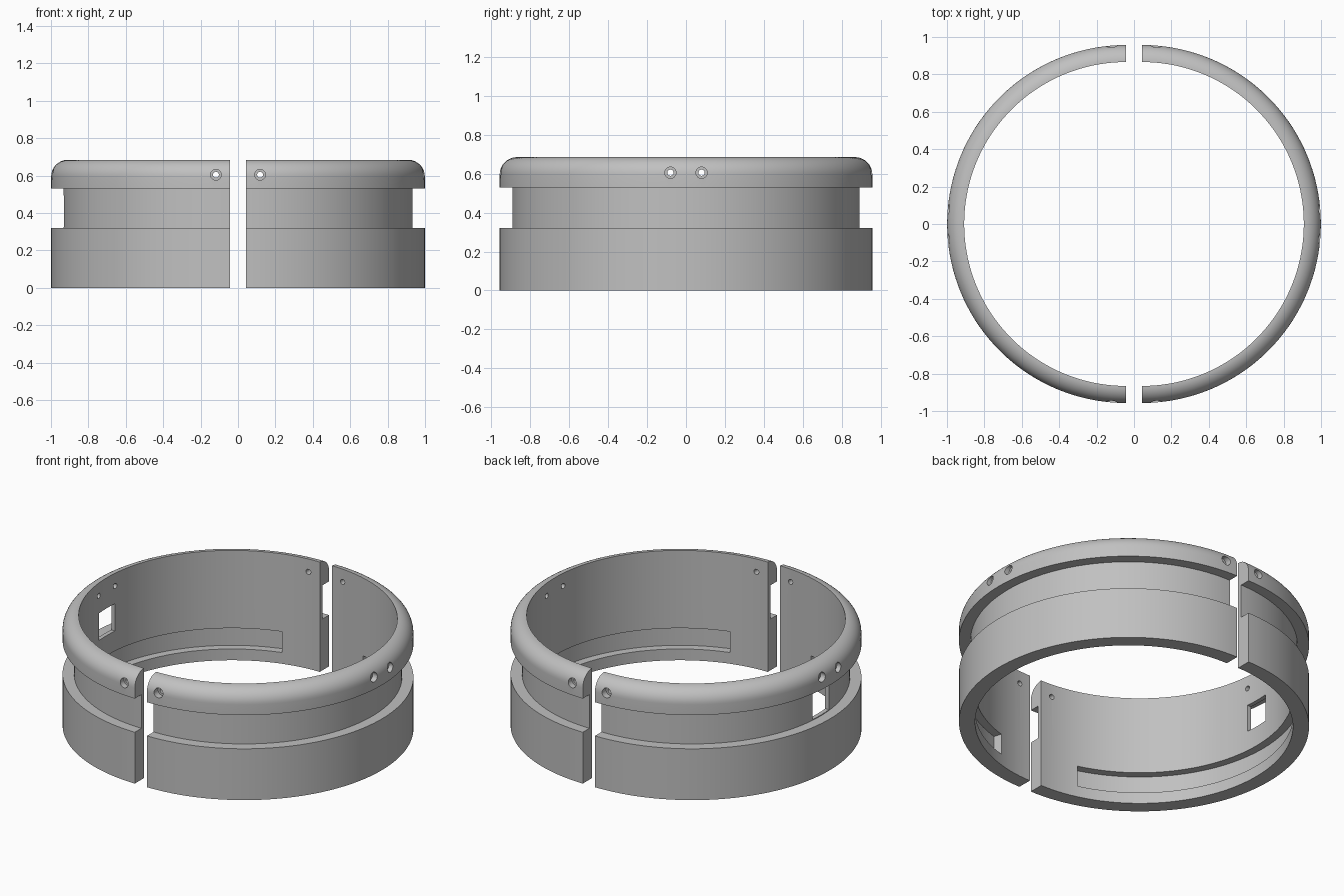
import bpy, bmesh, math
from mathutils import Matrix, Vector

cube = bpy.data.objects.get("Cube")
if cube:
    bpy.data.objects.remove(cube, do_unlink=True)

OFFSET = 0.042                        # shift of each half from the split plane
OUTER, GROOVE, INNER = 0.957, 0.892, 0.866
HEIGHT, ROUND = 0.685, 0.09
HOLE_Z = 0.605

grey = bpy.data.materials.new("light_grey")
grey.use_nodes = True
grey.diffuse_color = (0.53, 0.53, 0.53, 1)
grey.node_tree.nodes["Principled BSDF"].inputs["Base Color"].default_value = grey.diffuse_color


def add_object(name, bm):
    bmesh.ops.recalc_face_normals(bm, faces=bm.faces)
    mesh = bpy.data.meshes.new(name)
    bm.to_mesh(mesh)
    bm.free()
    mesh.materials.append(grey)
    obj = bpy.data.objects.new(name, mesh)
    bpy.context.collection.objects.link(obj)
    return obj


def arc_solid(name, profile, half_angle, steps, side):
    """Closed (radius, z) profile swept about the half's own axis, with flat ends."""
    bm = bmesh.new()
    rings = []
    for i in range(steps + 1):
        a = half_angle * (2 * i / steps - 1)
        rings.append([bm.verts.new((side * (OFFSET + r * math.cos(a)), r * math.sin(a), z))
                      for r, z in profile])
    n = len(profile)
    for a, b in zip(rings, rings[1:]):
        for j in range(n):
            k = (j + 1) % n
            bm.faces.new((a[j], a[k], b[k], b[j]))
    bm.faces.new(rings[0])
    bm.faces.new(rings[-1])
    return add_object(name, bm)


def rod(start, end, radius):
    start, end = Vector(start), Vector(end)
    axis = end - start
    matrix = Matrix.Translation((start + end) / 2) @ axis.to_track_quat('Z', 'Y').to_matrix().to_4x4()
    bm = bmesh.new()
    bmesh.ops.create_cone(bm, cap_ends=True, segments=24, radius1=radius, radius2=radius,
                          depth=axis.length, matrix=matrix)
    return add_object("hole_cutter", bm)


def cut(target, cutter):
    cutter.hide_render = True
    mod = target.modifiers.new("cut", 'BOOLEAN')
    mod.operation, mod.solver, mod.object = 'DIFFERENCE', 'EXACT', cutter
    bpy.context.view_layer.objects.active = target
    bpy.ops.object.modifier_apply(modifier=mod.name)
    bpy.data.objects.remove(cutter, do_unlink=True)


# Wall section: lower band, outer groove, upper rim with a rounded shoulder
section = [(INNER, 0), (OUTER, 0), (OUTER, 0.32), (GROOVE, 0.32), (GROOVE, 0.53), (OUTER, 0.53)]
for i in range(11):
    t = math.pi / 2 * i / 10
    section.append((OUTER - ROUND + ROUND * math.cos(t), HEIGHT - ROUND + ROUND * math.sin(t)))
section.append((INNER, HEIGHT))

SLOT = [(0.8, 0.07), (0.915, 0.07), (0.915, 0.2), (0.8, 0.2)]

for name, side in (("left_half_ring", 1), ("right_half_ring", -1)):
    half = arc_solid(name, section, math.pi / 2, 72, side)

    # Long recess inside the lower band
    cut(half, arc_solid("slot_cutter", SLOT, math.radians(74), 59, side))

    # Counterbored screw holes: one by each end, a pair at the side
    for s in (-1, 1):
        x, y = side * 0.118, s * 0.08
        cut(half, rod((x, s * 0.8, HOLE_Z), (x, s * 1.1, HOLE_Z), 0.016))
        cut(half, rod((x, s * 0.915, HOLE_Z), (x, s * 1.1, HOLE_Z), 0.029))
        cut(half, rod((side * 0.8, y, HOLE_Z), (side * 1.1, y, HOLE_Z), 0.016))
        cut(half, rod((side * 0.965, y, HOLE_Z), (side * 1.1, y, HOLE_Z), 0.029))

    # Square window through the groove, on the right half only
    if side < 0:
        bm = bmesh.new()
        bmesh.ops.create_cube(bm, size=1, matrix=Matrix.Translation((-0.9, 0, 0.41))
                              @ Matrix.Diagonal((0.3, 0.16, 0.17, 1)))
        cut(half, add_object("window_cutter", bm))

    bpy.ops.object.select_all(action='DESELECT')
    half.select_set(True)
    bpy.context.view_layer.objects.active = half
    bpy.ops.object.shade_smooth_by_angle(angle=math.radians(30))
